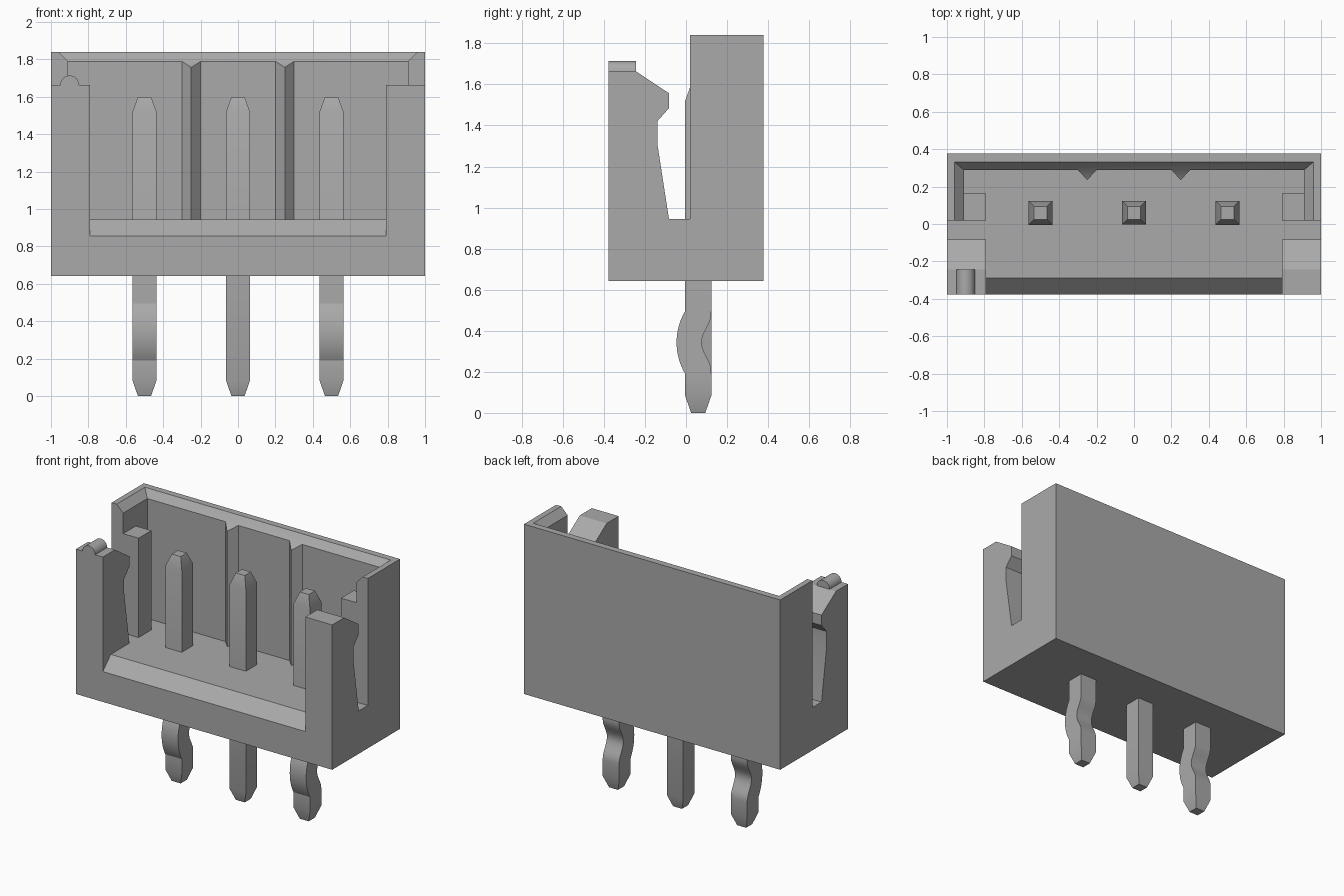
import bpy, bmesh, math

if "Cube" in bpy.data.objects:
    bpy.data.objects.remove(bpy.data.objects["Cube"])

grey = bpy.data.materials.new("plain_grey")
grey.diffuse_color = (0.4, 0.4, 0.4, 1)
grey.use_nodes = True
grey.node_tree.nodes["Principled BSDF"].inputs["Base Color"].default_value = grey.diffuse_color


def loft(name, rings):
    """Closed solid through a stack of matching vertex rings."""
    bm = bmesh.new()
    loops = [[bm.verts.new(p) for p in ring] for ring in rings]
    n = len(loops[0])
    for a, b in zip(loops, loops[1:]):
        for i in range(n):
            j = (i + 1) % n
            bm.faces.new((a[i], a[j], b[j], b[i]))
    bm.faces.new(loops[0][::-1])
    bm.faces.new(loops[-1])
    bmesh.ops.recalc_face_normals(bm, faces=bm.faces)
    me = bpy.data.meshes.new(name)
    bm.to_mesh(me)
    bm.free()
    me.materials.append(grey)
    ob = bpy.data.objects.new(name, me)
    bpy.context.collection.objects.link(ob)
    return ob


def extrude_x(name, yz, x0, x1):
    return loft(name, [[(x, y, z) for y, z in yz] for x in (x0, x1)])


def activate(ob):
    bpy.ops.object.select_all(action='DESELECT')
    ob.select_set(True)
    bpy.context.view_layer.objects.active = ob


D, BOT, FLOOR, TOP = 0.378, 0.642, 0.944, 1.84

# base slab with chamfered front lip
housing = extrude_x("housing", [(-D, BOT), (D, BOT), (D, FLOOR),
                                (-0.29, FLOOR), (-D, 0.856)], -0.9, 0.9)
parts = []

# end sections with hooked front latch posts
post = [(-D, BOT), (D, BOT), (D, FLOOR), (-0.083, FLOOR), (-0.14, 1.314), (-0.14, 1.42),
        (-0.083, 1.484), (-0.083, 1.557), (-0.244, 1.664), (-D, 1.664)]
for x0, x1 in ((-1, -0.79), (0.79, 1)):
    parts.append(extrude_x("latch_post", post, x0, x1))


# three-sided wall with a bevelled inner rim
def wall_ring(z, x, y):
    return [(-1, 0.02, z), (-x, 0.02, z), (-x, y, z), (x, y, z),
            (x, 0.02, z), (1, 0.02, z), (1, D, z), (-1, D, z)]


parts.append(loft("wall", [wall_ring(0.75, 0.91, 0.289), wall_ring(1.79, 0.91, 0.289),
                           wall_ring(TOP, 0.96, 0.332)]))

# inner corner blocks beside the slots
for x0, x1 in ((-0.95, -0.79), (0.79, 0.95)):
    parts.append(extrude_x("corner_block", [(0.02, 0.8), (0.162, 0.8),
                                            (0.162, 1.645), (0.02, 1.645)], x0, x1))

# keying ribs on the back wall
for x in (-0.25, 0.25):
    tri = [(x - 0.1, 0.343, 1.823), (x + 0.1, 0.343, 1.823), (x, 0.235, 1.757)]
    parts.append(loft("rib", [[(a, b, 0.85) for a, b, _ in tri], tri]))

# rounded marker on one post
arc = [(-0.9 + 0.05 * math.cos(math.pi * i / 12), 1.664 + 0.05 * math.sin(math.pi * i / 12))
       for i in range(13)]
arc = [(-0.85, 1.62)] + arc + [(-0.95, 1.62)]
parts.append(loft("marker", [[(x, y, z) for x, z in arc] for y in (-D, -0.244)]))

# fuse the housing parts
activate(housing)
for p in parts:
    mod = housing.modifiers.new("join", 'BOOLEAN')
    mod.operation = 'UNION'
    mod.solver = 'EXACT'
    mod.object = p
    bpy.ops.object.modifier_apply(modifier=mod.name)
    bpy.data.objects.remove(p)
bm = bmesh.new()
bm.from_mesh(housing.data)
bmesh.ops.remove_doubles(bm, verts=bm.verts, dist=1e-5)
bmesh.ops.dissolve_limit(bm, angle_limit=0.01, verts=bm.verts, edges=bm.edges)
bm.to_mesh(housing.data)
bm.free()
activate(housing)
bpy.ops.object.shade_smooth_by_angle(angle=math.radians(25))


# contact pins; the outer two have a kinked tail
def pin_ring(x, z, h, y0, y1):
    return [(x - h, y0, z), (x + h, y0, z), (x + h, y1, z), (x - h, y1, z)]


def front_bow(z):
    return max(0, math.sqrt(max(0, 0.09 - (z - 0.343) ** 2)) - 0.258)


def back_dip(z):
    t = (z - 0.343) / 0.14
    return 0.0235 * (1 + math.cos(math.pi * t)) if abs(t) < 1 else 0


Y0, Y1, H = -0.004, 0.123, 0.064
for name, x, kinked in (("left_pin", -0.5, True), ("middle_pin", 0, False),
                        ("right_pin", 0.5, True)):
    rings = [pin_ring(x, 0, 0.035, 0.025, 0.094), pin_ring(x, 0.083, H, Y0, Y1)]
    if kinked:
        for i in range(17):
            z = 0.19 + 0.306 * i / 16
            rings.append(pin_ring(x, z, H, Y0 - front_bow(z), Y1 - back_dip(z)))
    rings += [pin_ring(x, 1.52, H, Y0, Y1), pin_ring(x, 1.6, 0.035, 0.025, 0.094)]
    activate(loft(name, rings))
    bpy.ops.object.shade_smooth_by_angle(angle=math.radians(20))
